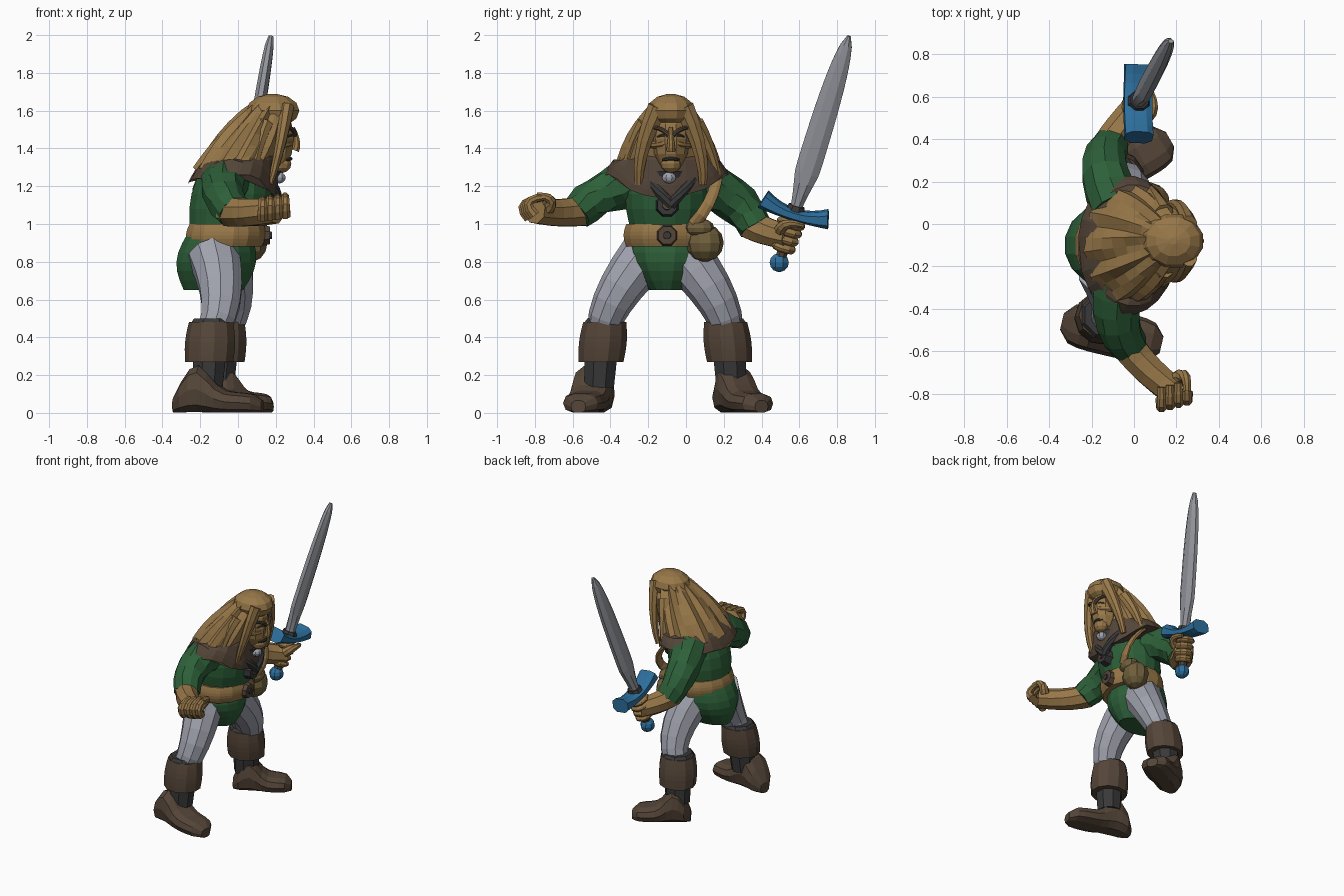
import bpy, bmesh, math
from mathutils import Vector

if "Cube" in bpy.data.objects:
    bpy.data.objects.remove(bpy.data.objects["Cube"])


def material(name, red, green, blue):
    mat = bpy.data.materials.new(name)
    mat.use_nodes = True
    mat.diffuse_color = (red, green, blue, 1)
    shader = mat.node_tree.nodes["Principled BSDF"]
    shader.inputs["Base Color"].default_value = mat.diffuse_color
    return mat


TAN = material("golden tan", .31, .185, .065)
BROWN = material("leather brown", .09, .06, .04)
GREEN = material("tunic green", .026, .115, .04)
GREY = material("legging grey", .35, .36, .42)
STEEL = material("blade steel", .29, .3, .33)
BLUE = material("hilt blue", .026, .16, .34)
DARK = material("charcoal", .04, .04, .04)
OLIVE = material("pouch olive", .16, .115, .045)
UP = Vector((0, 0, 1))
FORWARD = Vector((1, 0, 0))


def loft(name, mat, rings, sides=10, ref=UP, axis=None, power=1, tweak=None):
    """Skin rings of (centre, radius along ref, radius across)."""
    bm = bmesh.new()
    loops = []
    last = len(rings) - 1
    for i, (centre, along, across) in enumerate(rings):
        tangent = axis or rings[min(i + 1, last)][0] - rings[max(i - 1, 0)][0]
        tangent = tangent.normalized()
        u = (ref - tangent * tangent.dot(ref)).normalized()
        v = tangent.cross(u)
        loop = []
        for k in range(sides):
            angle = math.tau * (k + .5) / sides
            c, s = math.cos(angle), math.sin(angle)
            c = math.copysign(abs(c) ** power, c)
            s = math.copysign(abs(s) ** power, s)
            point = centre + u * along * c + v * across * s
            loop.append(bm.verts.new(tweak(point, k, i) if tweak else point))
        loops.append(loop)
    for low, high in zip(loops, loops[1:]):
        for k in range(sides):
            bm.faces.new((low[k - 1], low[k], high[k], high[k - 1]))
    bm.faces.new(loops[0])
    bm.faces.new(loops[-1])
    bmesh.ops.recalc_face_normals(bm, faces=bm.faces)
    mesh = bpy.data.meshes.new(name)
    bm.to_mesh(mesh)
    bm.free()
    mesh.materials.append(mat)
    bpy.context.collection.objects.link(bpy.data.objects.new(name, mesh))


def limb(name, mat, start, middle, end, thick, thin, flat=1, ref=FORWARD, sides=8, tweak=None):
    """Tapered tube bent through three points."""
    a, m, b = Vector(start), Vector(middle), Vector(end)
    control = m * 2 - (a + b) / 2
    rings = []
    for i in range(6):
        t = i / 5
        radius = thick + (thin - thick) * t
        centre = a.lerp(control, t).lerp(control.lerp(b, t), t)
        rings.append((centre, radius, radius * flat))
    loft(name, mat, rings, sides, ref, tweak=tweak)


def rod(name, mat, start, end, thick, thin, ref=UP, sides=8):
    loft(name, mat, [(start, thick, thick), (end, thin, thin)], sides, ref)


def layers(name, mat, low, high, low_size, high_size, bulge=0, sides=16, tweak=None):
    """Level oval rings between two sizes, swelling in the middle."""
    rings = []
    for i in range(7):
        t = i / 6
        rx, ry = Vector(low_size).lerp(Vector(high_size), t)
        swell = bulge * math.sin(math.pi * t)
        rings.append((Vector(low).lerp(Vector(high), t), rx + swell, ry + swell))
    loft(name, mat, rings, sides, FORWARD, UP, tweak=tweak)


def blob(name, mat, centre, rx, ry, rz, sides=10):
    rings = []
    for i in range(7):
        angle = (i - 3) * .48
        width = math.cos(angle)
        rings.append((Vector(centre) + UP * rz * math.sin(angle), rx * width, ry * width))
    loft(name, mat, rings, sides, FORWARD, UP)


# Tunic
layers("tunic_skirt", GREEN, (-.13, -.1, .65), (-.1, -.1, .95), (.16, .1), (.17, .2), bulge=.05)
layers("tunic_chest", GREEN, (-.07, -.1, .92), (0, -.1, 1.4), (.18, .18), (.13, .15), bulge=.06)

# Belt, buckle, pouch and shoulder strap
layers("belt", TAN, (-.07, -.1, .88), (-.06, -.1, 1), (.2, .22), (.2, .22), bulge=.015)
buckle = Vector((.13, -.1, .94))
rod("belt_buckle", BROWN, buckle, buckle + FORWARD * .04, .06, .05)
rod("buckle_tongue", DARK, buckle, buckle + FORWARD * .05, .03, .02)
blob("pouch", OLIVE, (.07, .1, .9), .09, .1, .1)
blob("pouch_flap", OLIVE, (.1, .07, .98), .06, .08, .05)
limb("shoulder_strap", TAN, (.13, .04, 1), (.14, .13, 1.13), (.02, .17, 1.28),
     thick=.035, thin=.03, flat=.5, ref=Vector((0, 1, 0)))


# Hooded cape: the hem dips at the throat and lifts over the shoulders
def shape_hem(point, k, i):
    if i < 3:
        front = max(0, point.x + .03) / .24
        side = (point.y + .1) / .33
        point.z += .05 * side ** 2 - .1 * front ** 3 + .01 * math.sin(k * 2)
    return point


layers("cape", BROWN, (-.03, -.1, 1.22), (.05, -.1, 1.46), (.235, .33), (.1, .12),
       bulge=.03, sides=24, tweak=shape_hem)


# Long swept-back hair with ridged strands
def ridge(point, k, i):
    wave = .012 * math.sin(k * 2.4 + i * .3)
    outward = Vector((point.x - .05, point.y + .1, 0)).normalized()
    return point + outward * wave + UP * wave


layers("hair", TAN, (-.03, -.1, 1.29), (.17, -.08, 1.65), (.2, .28), (.08, .08),
       bulge=.03, sides=28, tweak=ridge)
blob("hair_crown", TAN, (.185, -.08, 1.6), .145, .13, .09, sides=12)

# Face
blob("head", TAN, (.2, -.08, 1.45), .1, .1, .17)
blob("chin", TAN, (.23, -.08, 1.32), .055, .055, .05)
limb("nose", TAN, (.29, -.08, 1.51), (.31, -.08, 1.44), (.3, -.08, 1.39), thick=.012, thin=.026)
limb("mouth", DARK, (.25, -.12, 1.34), (.28, -.08, 1.345), (.25, -.04, 1.34), thick=.01, thin=.01)
for side, sign in (("right", -1), ("left", 1)):
    def at(x, y, z):
        return (x, sign * y - .08, z)
    limb(side + "_brow", BROWN, at(.3, .01, 1.47), at(.29, .05, 1.5), at(.26, .09, 1.51),
         thick=.013, thin=.01, ref=UP)
    limb(side + "_eye", DARK, at(.285, .02, 1.46), at(.28, .04, 1.47), at(.26, .07, 1.46),
         thick=.01, thin=.006, ref=UP)
    limb(side + "_cheek", TAN, at(.27, .03, 1.43), at(.25, .06, 1.42), at(.2, .1, 1.42),
         thick=.02, thin=.02, ref=UP)
    limb(side + "_front_lock", TAN, at(.26, .07, 1.62), at(.22, .15, 1.4), at(.17, .17, 1.21),
         thick=.04, thin=.016, flat=1.4)
    limb(side + "_side_lock", TAN, at(.14, .13, 1.53), at(.1, .2, 1.4), at(.07, .25, 1.24),
         thick=.05, thin=.02)
    limb(side + "_collar", DARK, at(.16, .12, 1.24), at(.2, .06, 1.17), at(.2, 0, 1.1),
         thick=.025, thin=.03, ref=UP)

# Throat clasp and pendant
layers("neck_wrap", DARK, (.08, -.09, 1.16), (.17, -.09, 1.28), (.1, .13), (.06, .08))
blob("throat_clasp", GREY, (.22, -.09, 1.245), .035, .04, .03, sides=8)
pendant = Vector((.13, -.1, 1.1))
rod("pendant", DARK, pendant, pendant + FORWARD * .08, .07, .055)
rod("pendant_stone", BROWN, pendant, pendant + FORWARD * .09, .04, .025)

# Legs and boots, mirrored about the hips
for side, sign, shift, heel, toe in (
        ("right", -1, -.03, (-.34, -.46, 0), (.13, -.57, 0)),
        ("left", 1, .03, (-.18, .2, 0), (.17, .4, 0))):
    def at(x, y, z):
        return Vector((x + shift, sign * y - .11, z))
    limb(side + "_legging", GREY, at(-.1, .1, .84), at(-.06, .26, .62), at(-.1, .33, .44),
         thick=.14, thin=.085, sides=10)
    cuff, hem, ankle = at(-.11, .32, .48), at(-.12, .34, .27), at(-.13, .35, .14)
    layers(side + "_boot_cuff", BROWN, hem, cuff, (.13, .12), (.12, .115), bulge=.01, sides=11)
    rod(side + "_boot_lining", DARK, cuff, cuff + UP * .02, .115, .1, FORWARD)
    rod(side + "_boot_shaft", DARK, ankle, hem + UP * .05, .085, .095, FORWARD)
    # Foot rises to the ankle and rounds off at heel and toe
    heel, toe = Vector(heel), Vector(toe)
    foot = []
    for i in range(11):
        f = i / 10
        edge = math.sqrt(1 - (f * 2 - 1) ** 4)
        half = (.055 + .075 * math.exp(-((f - .27) / .2) ** 2)) * (.6 + .4 * edge)
        foot.append((heel.lerp(toe, f) + UP * half, half, .04 + .07 * edge))
    loft(side + "_boot_foot", BROWN, foot, axis=toe - heel, power=.75)


# Sleeves with folds, and forearms
def fold(point, k, i):
    return point + UP * .012 * math.sin(k * 3 + i * 2)


limb("right_sleeve", GREEN, (-.06, -.26, 1.23), (-.08, -.44, 1.16), (-.02, -.58, 1.06),
     thick=.13, thin=.09, sides=10, tweak=fold)
limb("left_sleeve", GREEN, (-.08, .08, 1.23), (-.14, .26, 1.12), (-.11, .37, .98),
     thick=.13, thin=.09, sides=10, tweak=fold)
limb("right_forearm", TAN, (-.05, -.54, 1.07), (.05, -.67, 1.06), (.2, -.8, 1.07),
     thick=.085, thin=.07)
limb("left_forearm", TAN, (-.13, .34, 1), (-.08, .43, .96), (.01, .55, .93),
     thick=.085, thin=.07)

# Half-closed right hand, fingers curling up and over
for k in range(4):
    root = Vector((.13 + k * .04, -.83 + k * .01, 1.03 + k * .005))
    limb(f"right_finger_{k + 1}", TAN, root, root + Vector((0, -.03, .07)),
         root + Vector((0, .06, .1)), thick=.03, thin=.02)
limb("right_thumb", TAN, (.2, -.73, 1.08), (.24, -.72, 1.13), (.25, -.79, 1.15),
     thick=.035, thin=.018)

# Sword, laid out along its own axis
base, tip = Vector((.02, .575, 1.06)), Vector((.175, .865, 2))
blade = tip - base
reach = blade.normalized()
wide = reach.cross(FORWARD).normalized()
if wide.y < 0:
    wide.negate()
profile = []
for i in range(19):
    t = i / 18 * .995
    leaf = .036 + .036 * min(1, max(0, t * 6 - .4))
    taper = math.sqrt(1 - t ** 4)
    profile.append((base + blade * t, leaf * taper, .036 * math.sqrt(taper)))
loft("blade", STEEL, profile, sides=8, ref=wide)
rod("blade_socket", DARK, base, base + reach * .04, .06, .045, wide)
rod("grip", BROWN, base - reach * .28, base, .03, .035, wide)
guard = []
for i in range(-4, 5):
    t = i / 4
    centre = base + wide * t * .18 + reach * (.03 * t * t - .01)
    guard.append((centre, .03 + .022 * t * t, .07))
loft("guard", BLUE, guard, sides=8, ref=reach, power=.7)
blob("pommel", BLUE, base - reach * .28, .05, .055, .05, sides=8)

# Left fist around the grip
for k in range(4):
    knuckle = base - reach * (.06 + k * .045)
    size = .08 - k * .004
    finger = [(knuckle + reach * j * .011, size * (1 - j * j * .06), size * (.9 - j * j * .06))
              for j in range(-2, 3)]
    loft(f"left_finger_{k + 1}", TAN, finger, sides=9, ref=wide)
limb("left_thumb", TAN, (.04, .5, .97), (.09, .54, 1), (.08, .62, .99), thick=.035, thin=.015)
